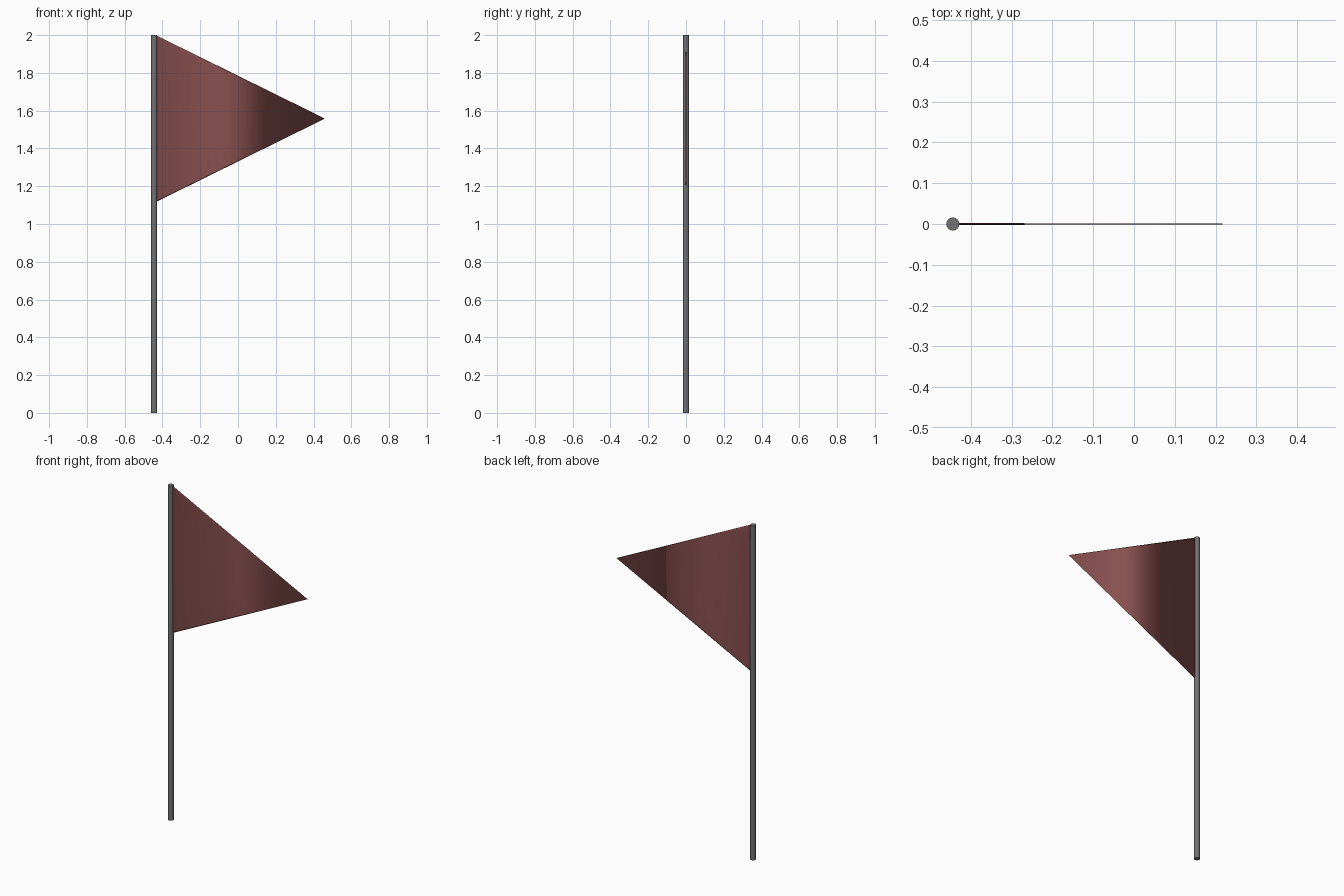
import bpy
from math import pi

if "Cube" in bpy.data.objects:
    bpy.data.objects.remove(bpy.data.objects["Cube"])

POLE_X, POLE_R = -0.444, 0.016
BASE_X, TIP_X = -0.436, 0.46
MID_Z, HALF_H = 1.558, 0.442
HALF_T = 0.00226


def paint(obj, name, colour):
    mat = bpy.data.materials.new(name)
    mat.diffuse_color = (*colour, 1)
    mat.use_nodes = True
    mat.node_tree.nodes["Principled BSDF"].inputs["Base Color"].default_value = mat.diffuse_color
    obj.data.materials.append(mat)


# Pole: slim full-height cylinder in dark grey
bpy.ops.mesh.primitive_cylinder_add(vertices=16, radius=POLE_R, depth=2,
                                    location=(POLE_X, 0, 1))
pole = bpy.context.object
pole.name = "pole"
bpy.ops.object.shade_smooth_by_angle(angle=pi / 6)
paint(pole, "dark_grey", (0.17, 0.17, 0.17))

# Pennant: cone pointing along +x, flattened to a thin tapering sheet,
# fully smooth so the shading rolls from the pole to the tip
bpy.ops.mesh.primitive_cone_add(vertices=32, radius1=1, radius2=0,
                                depth=TIP_X - BASE_X)
pennant = bpy.context.object
pennant.name = "pennant"
pennant.rotation_euler = (0, pi / 2, 0)
pennant.scale = (HALF_H, HALF_T, 1)
pennant.location = ((BASE_X + TIP_X) / 2, 0, MID_Z)
bpy.ops.object.transform_apply(location=False, rotation=True, scale=True)
bpy.ops.object.shade_smooth()
paint(pennant, "red_cloth", (0.25, 0.08, 0.08))
